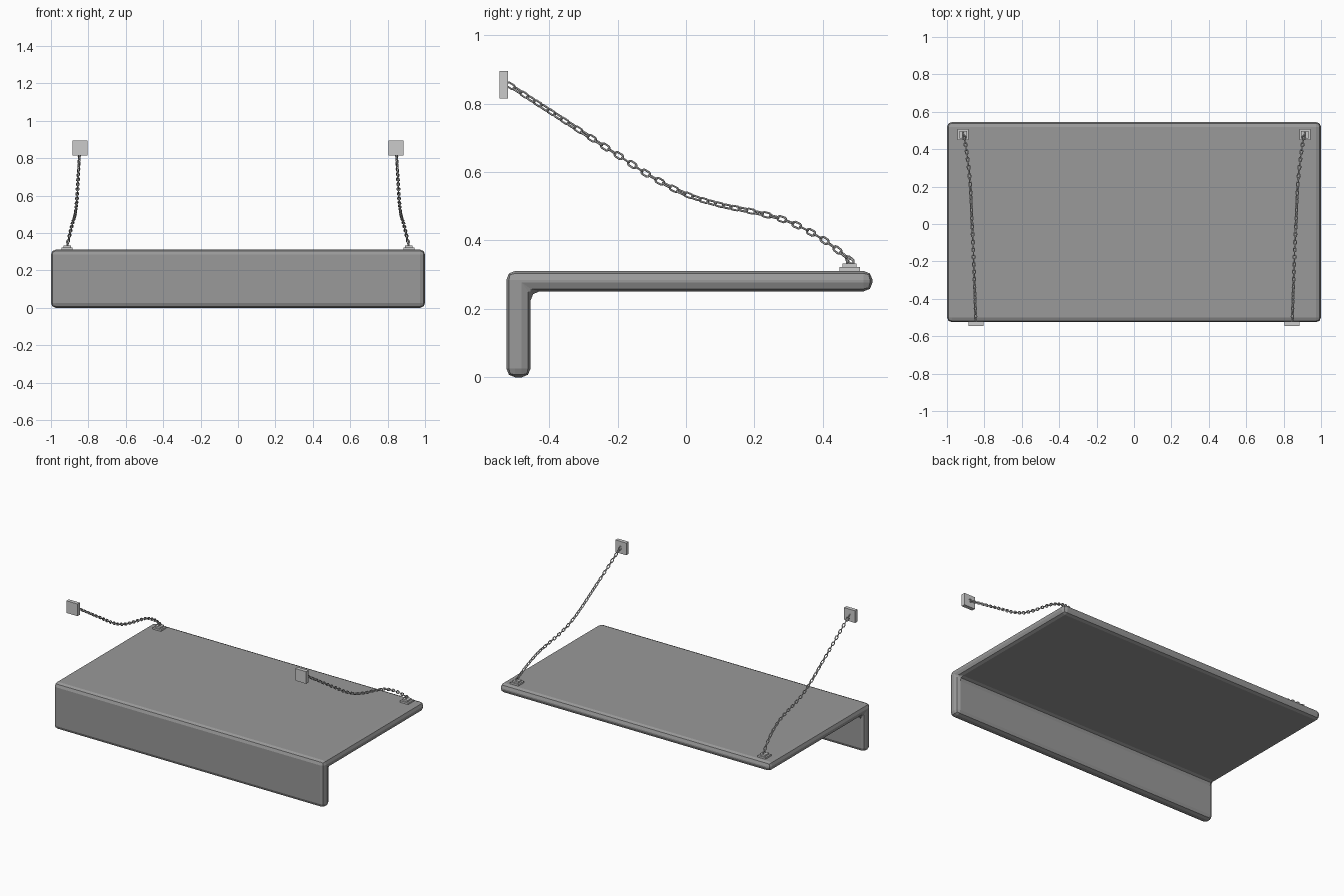
import bpy, bmesh, math
from mathutils import Vector, Matrix

if "Cube" in bpy.data.objects:
    bpy.data.objects.remove(bpy.data.objects["Cube"])


def grey(name, value):
    mat = bpy.data.materials.new(name)
    mat.diffuse_color = (value, value, value, 1)
    mat.use_nodes = True
    mat.node_tree.nodes["Principled BSDF"].inputs["Base Color"].default_value = mat.diffuse_color
    return mat


PANEL_MAT = grey("dark_panel", 0.32)
METAL_MAT = grey("metal", 0.55)


def make_object(name, bm, mat):
    bmesh.ops.recalc_face_normals(bm, faces=bm.faces)
    mesh = bpy.data.meshes.new(name)
    bm.to_mesh(mesh)
    bm.free()
    mesh.materials.append(mat)
    obj = bpy.data.objects.new(name, mesh)
    bpy.context.collection.objects.link(obj)
    return obj


def add_bevel(obj, width, segments):
    mod = obj.modifiers.new("bevel", 'BEVEL')
    mod.width, mod.segments = width, segments
    mod.limit_method = 'ANGLE'


def mirror_x(obj):
    obj.modifiers.new("mirror", 'MIRROR').use_clip = False


def add_box(bm, lo, hi):
    lo, hi = Vector(lo), Vector(hi)
    mat = Matrix.Translation((lo + hi) / 2) @ Matrix.Diagonal((*(hi - lo), 1))
    bmesh.ops.create_cube(bm, size=1, matrix=mat)


def add_link(bm, mat, half_len, radius, wire, segs=12, sides=6):
    """Stadium-shaped ring in the local XY plane, long along X."""
    rings = []
    for i in range(segs):
        a = 2 * math.pi * (i + 0.5) / segs
        d = Vector((math.cos(a), math.sin(a), 0))
        c = d * radius + Vector((math.copysign(half_len - radius, d.x), 0, 0))
        rings.append([bm.verts.new(mat @ (c + d * wire * math.cos(t) + Vector((0, 0, wire * math.sin(t)))))
                      for t in (2 * math.pi * k / sides for k in range(sides))])
    for i in range(segs):
        r, s = rings[i], rings[(i + 1) % segs]
        for k in range(sides):
            n = (k + 1) % sides
            bm.faces.new((r[k], s[k], s[n], r[n]))


# L-shaped padded panel: shelf and hanging front
bm = bmesh.new()
profile = [(-0.525, 0), (-0.454, 0), (-0.454, 0.251), (0.545, 0.251), (0.545, 0.311), (-0.525, 0.311)]
face = bm.faces.new([bm.verts.new((-1, y, z)) for y, z in profile])
ext = bmesh.ops.extrude_face_region(bm, geom=[face])
bmesh.ops.translate(bm, vec=(2, 0, 0), verts=[v for v in ext['geom'] if isinstance(v, bmesh.types.BMVert)])
add_bevel(make_object("folding_panel", bm, PANEL_MAT), 0.026, 2)

# Wall plates
bm = bmesh.new()
add_box(bm, (0.805, -0.545, 0.814), (0.886, -0.52, 0.895))
wall = make_object("wall_plate", bm, METAL_MAT)
mirror_x(wall)

# Stepped chain anchors on the shelf
bm = bmesh.new()
for half, z0, z1 in ((0.03, 0.305, 0.322), (0.02, 0.32, 0.333)):
    add_box(bm, (0.914 - half, 0.478 - half, z0), (0.914 + half, 0.478 + half, z1))
anchor = make_object("shelf_anchor", bm, METAL_MAT)
mirror_x(anchor)

# Chain path from wall plate to shelf anchor, smoothed with Catmull-Rom
pts = [Vector(p) for p in (
    (0.846, -0.522, 0.858), (0.850, -0.40, 0.779), (0.857, -0.20, 0.650), (0.861, -0.10, 0.586),
    (0.866, 0.0, 0.535), (0.870, 0.10, 0.504), (0.875, 0.20, 0.483), (0.884, 0.30, 0.455),
    (0.897, 0.40, 0.403), (0.913, 0.488, 0.336))]
ext_pts = [2 * pts[0] - pts[1]] + pts + [2 * pts[-1] - pts[-2]]
path = []
for i in range(1, len(pts)):
    a, b, c, d = ext_pts[i - 1:i + 3]
    for k in range(20):
        t = k / 20
        path.append(0.5 * (2 * b + (c - a) * t + (2 * a - 5 * b + 4 * c - d) * t * t
                           + (3 * b - a - 3 * c + d) * t ** 3))
path.append(pts[-1])
dist = [0.0]
for p, q in zip(path, path[1:]):
    dist.append(dist[-1] + (q - p).length)


def sample(s):
    s = min(max(s, 0), dist[-1])
    i = next(j for j in range(1, len(dist)) if dist[j] >= s - 1e-9)
    return path[i - 1].lerp(path[i], (s - dist[i - 1]) / (dist[i] - dist[i - 1]))


# Interlocking links, alternately turned and slowly twisting
bm = bmesh.new()
count = 49
pitch = dist[-1] / count
for i in range(count):
    s = (i + 0.5) * pitch
    fwd = (sample(s + 0.012) - sample(s - 0.012)).normalized()
    side = fwd.cross(Vector((1, 0, 0))).normalized()
    up = fwd.cross(side)
    frame = Matrix((fwd, side, up)).transposed().to_4x4()
    twist = math.radians(22 - 20 * math.cos(4 * math.pi * (s / dist[-1] - 0.37))) + (i % 2) * math.pi / 2
    mat = Matrix.Translation(sample(s)) @ frame @ Matrix.Rotation(twist, 4, 'X')
    add_link(bm, mat, pitch * 0.56, 0.0075, 0.0031)
# Fixing eye standing on the shelf anchor
add_link(bm, Matrix.Translation((0.914, 0.480, 0.334)) @ Matrix.Rotation(math.pi / 2, 4, 'Y'), 0.012, 0.0095, 0.0035)
mirror_x(make_object("support_chain", bm, METAL_MAT))
